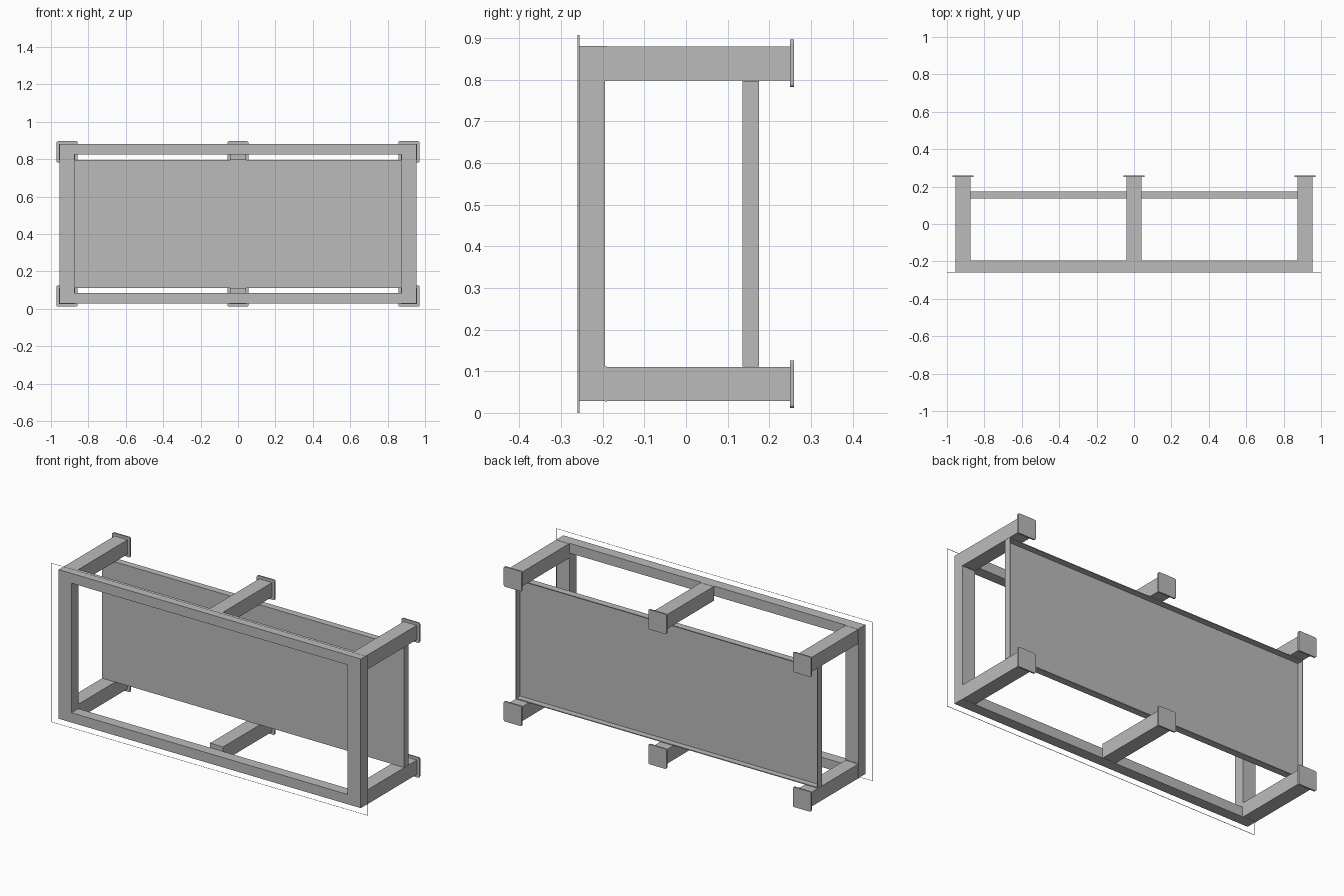
import bpy
import bmesh

cube = bpy.data.objects.get("Cube")
if cube:
    bpy.data.objects.remove(cube, do_unlink=True)

grey = bpy.data.materials.new("steel grey")
grey.use_nodes = True
grey.diffuse_color = (0.5, 0.5, 0.5, 1)
grey.node_tree.nodes["Principled BSDF"].inputs["Base Color"].default_value = (0.5, 0.5, 0.5, 1)


def finish(name, bm):
    mesh = bpy.data.meshes.new(name)
    bm.normal_update()
    bm.to_mesh(mesh)
    bm.free()
    mesh.materials.append(grey)
    obj = bpy.data.objects.new(name, mesh)
    bpy.context.collection.objects.link(obj)
    return obj


def box_mesh(x, y, z):
    """Box from (low, high) ranges on each axis."""
    bm = bmesh.new()
    bmesh.ops.create_cube(bm, size=1)
    for v in bm.verts:
        for i, (low, high) in enumerate((x, y, z)):
            v.co[i] = high if v.co[i] > 0 else low
    return bm


def box(name, x, y, z):
    return finish(name, box_mesh(x, y, z))


def around(centre, half):
    return (centre - half, centre + half)


MID = 0.454            # middle height
HALF = 0.955           # half length of the frame
LEG = 0.041            # half width of a leg
FRAME = (-0.256, -0.195)

# Thin open edge band around the clear top
bm = box_mesh((-1, 1), (-0.26, -0.256), (0, 0.907))
bm.normal_update()
bmesh.ops.delete(bm, geom=[f for f in bm.faces if abs(f.normal.y) > 0.5], context='FACES')
finish("top_edge_band", bm)

# Long rails and end posts of the frame
for name, z in (("lower", 0.057), ("upper", 0.853)):
    box(name + "_rail", (-HALF, HALF), FRAME, around(z, 0.028))
for name, s in (("right", -1), ("left", 1)):
    box(name + "_post", around(s * (HALF - LEG), LEG), FRAME, (0.085, 0.825))

# Legs with a thin mounting plate and a square foot each
for row, s in (("lower", -1), ("upper", 1)):
    z = MID + s * 0.385
    for col, x in (("right", LEG - HALF), ("middle", 0), ("left", HALF - LEG)):
        name = row + "_" + col
        box(name + "_leg", around(x, LEG), (-0.19, 0.25), around(z, LEG))
        box(name + "_mounting_plate", around(x, LEG + 0.001), (-0.195, -0.19), around(z, LEG + 0.001))
        bm = box_mesh(around(x, 0.057), (0.25, 0.259), around(z, 0.057))
        corners = [e for e in bm.edges if abs(e.verts[0].co.y - e.verts[1].co.y) > 0.005]
        bmesh.ops.bevel(bm, geom=corners, offset=0.008, segments=3, profile=0.5, affect='EDGES')
        finish(name + "_foot", bm)

# Shelf: a thin sheet with a folded lip on every side
LOW, HIGH, LIP = 0.111, 0.797, 0.005
box("shelf_sheet", (-HALF, HALF), (0.136, 0.136 + LIP), (LOW, HIGH))
depth = (0.136 + LIP, 0.175)
box("shelf_lower_lip", (-HALF, HALF), depth, (LOW, LOW + LIP))
box("shelf_upper_lip", (-HALF, HALF), depth, (HIGH - LIP, HIGH))
box("shelf_right_lip", (-HALF, LIP - HALF), depth, (LOW + LIP, HIGH - LIP))
box("shelf_left_lip", (HALF - LIP, HALF), depth, (LOW + LIP, HIGH - LIP))
